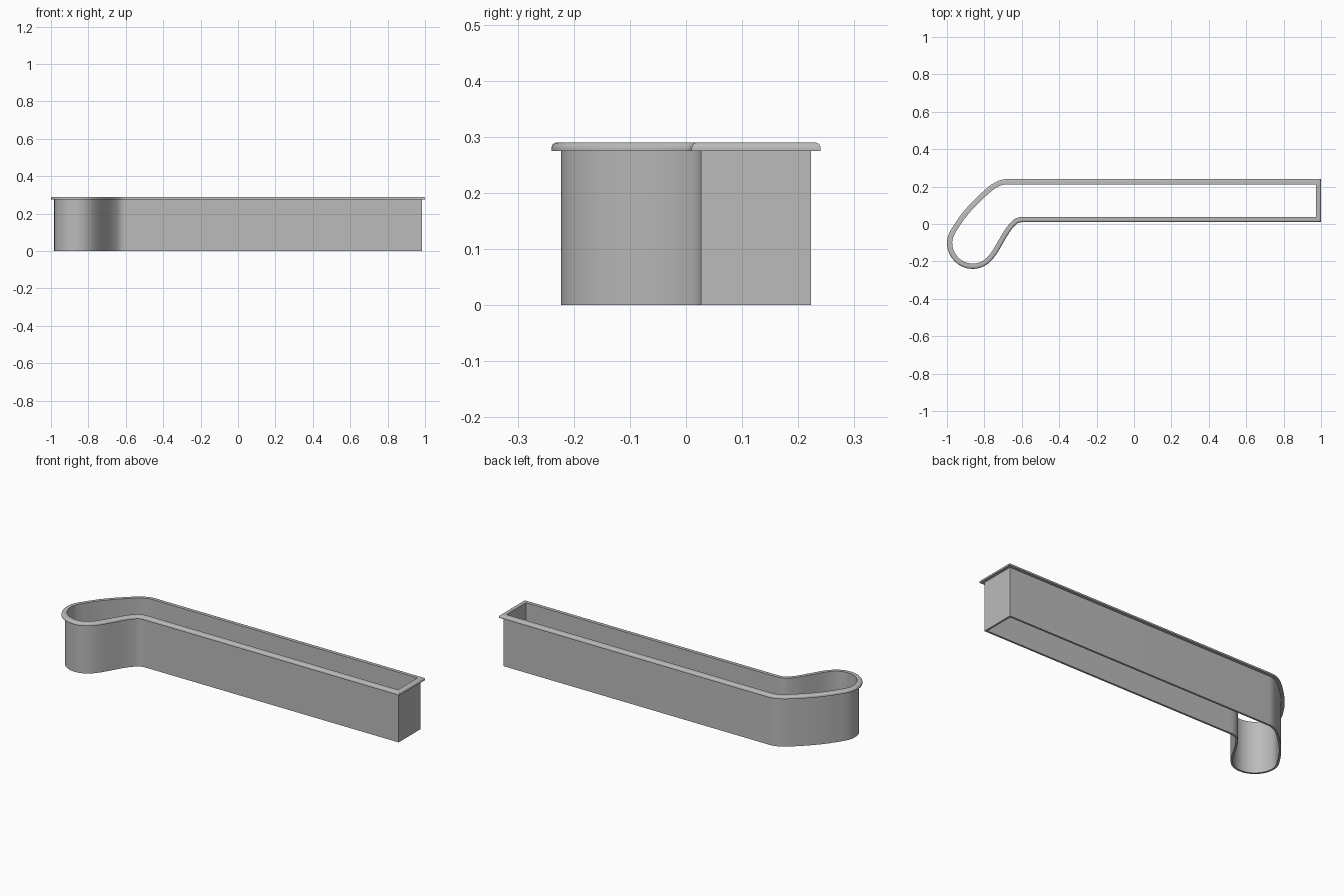
import bpy, bmesh, math
from mathutils import Vector

cube = bpy.data.objects.get("Cube")
if cube:
    bpy.data.objects.remove(cube, do_unlink=True)

grey = bpy.data.materials.new("plain grey")
grey.use_nodes = True
grey.diffuse_color = (0.5, 0.5, 0.5, 1)
grey.node_tree.nodes["Principled BSDF"].inputs["Base Color"].default_value = (0.5, 0.5, 0.5, 1)

WALL, LIP = 0.011, 0.017        # wall thickness, rim overhang
RIM_Z, TOP_Z = 0.275, 0.29

# Outer wall outline: x, y and heading in degrees along the curved end
NODES = [(-0.68, 0.223, 180), (-0.789, 0.167, 222), (-0.936, 0.004, 237),
         (-0.983, -0.10, 270), (-0.863, -0.223, 360), (-0.779, -0.188, 405),
         (-0.713, -0.09, 420), (-0.64, 0.012, 402), (-0.588, 0.027, 360)]


def outline(steps=8):
    """Square end corners, then a smooth curve through the nodes."""
    pts = [Vector((0.983, 0.027)), Vector((0.983, 0.223))]
    for (x0, y0, a0), (x1, y1, a1) in zip(NODES, NODES[1:]):
        p, q = Vector((x0, y0)), Vector((x1, y1))
        turn = math.radians(abs(a1 - a0))
        h = (q - p).length * 2 / 3 * math.tan(turn / 4) / math.sin(turn / 2)
        a0, a1 = math.radians(a0), math.radians(a1)
        b = p + h * Vector((math.cos(a0), math.sin(a0)))
        c = q - h * Vector((math.cos(a1), math.sin(a1)))
        for i in range(steps):
            t = i / steps
            s = 1 - t
            pts.append(p * s**3 + b * 3 * s * s * t + c * 3 * s * t * t + q * t**3)
    pts.append(Vector(NODES[-1][:2]))
    return pts


def sweep(name, profile, path):
    """Carry a closed (offset, height) profile round the closed path with mitred corners."""
    bm = bmesh.new()
    rings = []
    for i, p in enumerate(path):
        d0 = (p - path[i - 1]).normalized()
        d1 = (path[(i + 1) % len(path)] - p).normalized()
        n0, n1 = Vector((d0.y, -d0.x)), Vector((d1.y, -d1.x))
        n = (n0 + n1) / (1 + n0.dot(n1))
        rings.append([bm.verts.new((*(p + n * o), z)) for o, z in profile])
    for i, ring in enumerate(rings):
        nxt = rings[(i + 1) % len(rings)]
        for j in range(len(profile)):
            k = (j + 1) % len(profile)
            bm.faces.new((ring[j], nxt[j], nxt[k], ring[k]))
    bmesh.ops.recalc_face_normals(bm, faces=bm.faces)
    mesh = bpy.data.meshes.new(name)
    bm.to_mesh(mesh)
    bm.free()
    mesh.materials.append(grey)
    obj = bpy.data.objects.new(name, mesh)
    bpy.context.collection.objects.link(obj)
    bpy.ops.object.select_all(action='DESELECT')
    obj.select_set(True)
    bpy.context.view_layer.objects.active = obj
    bpy.ops.object.shade_smooth_by_angle(angle=math.radians(30))


path = outline()

# Thin upright wall, open at top and bottom
sweep("wall", [(-WALL, 0), (0, 0), (0, RIM_Z), (-WALL, RIM_Z)], path)

# Overhanging rim with a rounded outer edge
r = 0.011
rounded = [(LIP - r + r * math.cos(a), TOP_Z - r + r * math.sin(a))
           for a in (math.pi / 2 * i / 6 for i in range(7))]
sweep("rim", [(-WALL, RIM_Z), (LIP, RIM_Z)] + rounded + [(-WALL, TOP_Z)], path)
